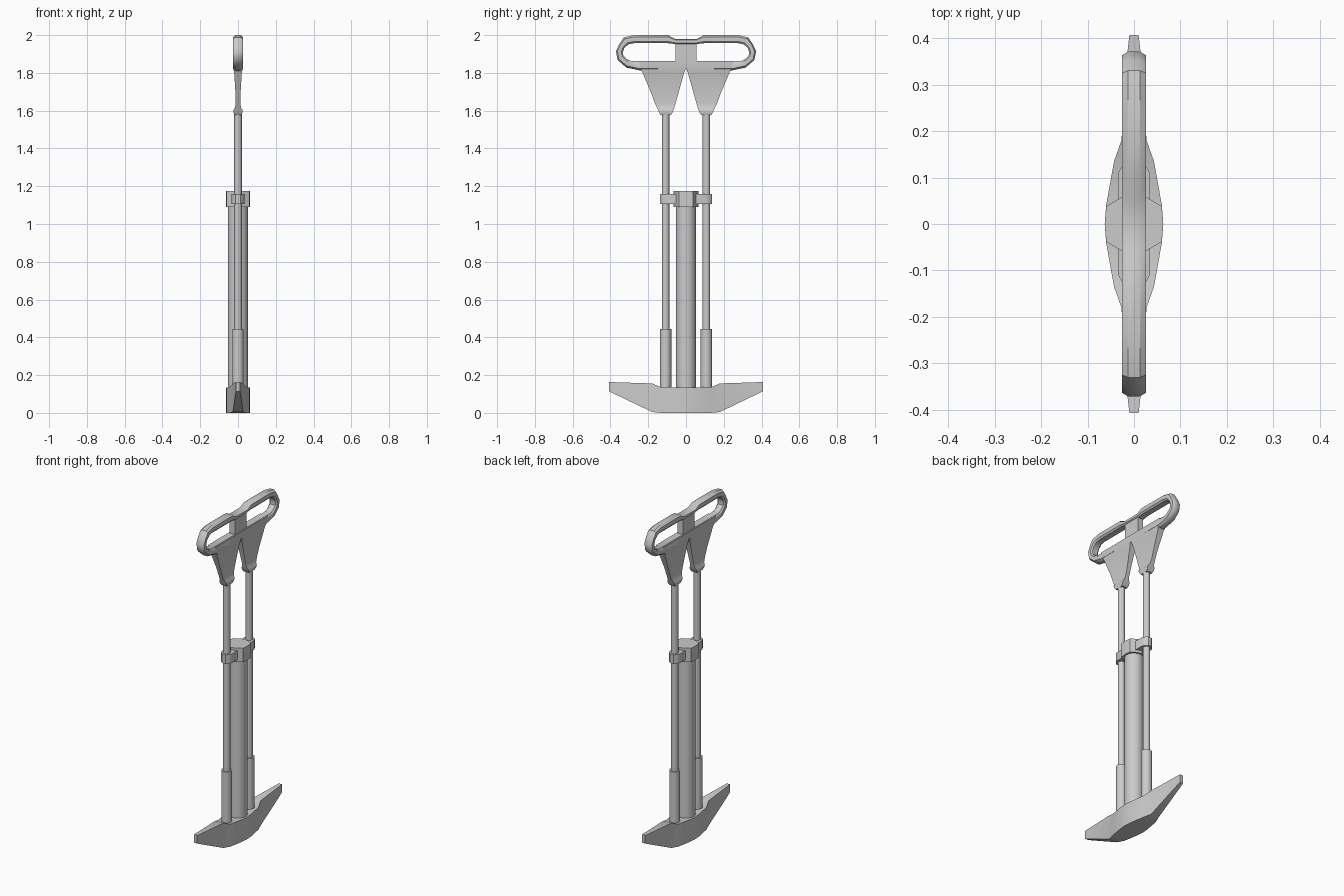
import bpy, bmesh, math

if "Cube" in bpy.data.objects:
    bpy.data.objects.remove(bpy.data.objects["Cube"])


def finish(bm, name, angle=30):
    bmesh.ops.recalc_face_normals(bm, faces=bm.faces)
    me = bpy.data.meshes.new(name)
    bm.to_mesh(me)
    bm.free()
    ob = bpy.data.objects.new(name, me)
    bpy.context.collection.objects.link(ob)
    bpy.ops.object.select_all(action='DESELECT')
    ob.select_set(True)
    bpy.context.view_layer.objects.active = ob
    bpy.ops.object.shade_smooth_by_angle(angle=math.radians(angle))
    return ob


def loft(name, rings, loop=False, angle=30):
    """Skin a list of equal-length cross-sections."""
    bm = bmesh.new()
    vs = [[bm.verts.new(p) for p in r] for r in rings]
    n = len(vs[0])
    for a, b in zip(vs, vs[1:] + vs[:1] if loop else vs[1:]):
        for i in range(n):
            j = (i + 1) % n
            bm.faces.new((a[i], a[j], b[j], b[i]))
    if not loop:
        bm.faces.new(vs[0])
        bm.faces.new(vs[-1])
    return finish(bm, name, angle)


def prism(name, outline, z0, z1):
    return loft(name, [[(x, y, z) for x, y in outline] for z in (z0, z1)])


def circle(r, y=0, n=16):
    return [(r * math.cos(2 * math.pi * i / n), y + r * math.sin(2 * math.pi * i / n))
            for i in range(n)]


# foot plate: stations (y, half width, bottom z, top z), mirrored in y
half = [(0, .063, 0, .135), (.04, .06, 0, .135), (.135, .043, 0, .137),
        (.18, .027, .005, .156), (.37, .014, .096, .162), (.407, .01, .114, .164)]
stations = [(-y, w, b, t) for y, w, b, t in half[:0:-1]] + half
loft("foot_plate", [[(-w, y, b), (w, y, b), (w, y, t), (-w, y, t)]
                    for y, w, b, t in stations])

# main barrel and its faceted cap
prism("barrel", circle(.053, n=20), .12, 1.12)
cap = [(.063, 0), (.06, .038), (.03, .056), (0, .067), (-.03, .056), (-.06, .038),
       (-.063, 0), (-.06, -.038), (-.03, -.056), (0, -.067), (.03, -.056), (.06, -.038)]
prism("barrel_cap", cap, 1.09, 1.175)

# side rods, sleeves, clamps and handle webs
web = [(1.862, 0, .25, .026), (1.825, 0, .24, .026), (1.80, .01, .23, .020),
       (1.70, .038, .187, .014), (1.64, .055, .165, .012), (1.615, .062, .152, .016),
       (1.605, .065, .148, .023), (1.59, .072, .142, .023), (1.578, .08, .135, .019)]
for s, side in ((1, "right"), (-1, "left")):
    prism("rod_" + side, circle(.02, s * .108), .42, 1.60)
    prism("sleeve_" + side, circle(.03, s * .108), .12, .445)
    clamp = [(.034, .03), (.034, .11), (.025, .126), (.012, .138),
             (-.012, .138), (-.025, .126), (-.034, .11), (-.034, .03)]
    prism("clamp_" + side, [(x, s * y) for x, y in clamp], 1.105, 1.16)
    loft("handle_web_" + side, [[(-w, s * a, z), (w, s * a, z), (w, s * b, z), (-w, s * b, z)]
                                for z, a, b, w in web], angle=35)

# handle loop: paired outer and inner outline points (y, z), mirrored in y
pairs = [((0, 1.979), (0, 1.953)), ((.055, 1.979), (.055, 1.953)),
         ((.095, 2.0), (.095, 1.957)), ((.275, 2.0), (.275, 1.957)),
         ((.33, 1.988), (.305, 1.951)), ((.352, 1.955), (.327, 1.932)),
         ((.371, 1.915), (.334, 1.912)), ((.362, 1.868), (.332, 1.892)),
         ((.315, 1.828), (.315, 1.874)), ((.235, 1.811), (.29, 1.863)),
         ((.15, 1.811), (.15, 1.863)), ((0, 1.826), (0, 1.863))]
full = pairs + [((-o[0], o[1]), (-i[0], i[1])) for o, i in pairs[-2:0:-1]]
section = [(0, .013), (.22, .026), (.78, .026), (1, .018),
           (1, -.018), (.78, -.026), (.22, -.026), (0, -.013)]
loft("handle_loop", [[(x, o[0] + (i[0] - o[0]) * t, o[1] + (i[1] - o[1]) * t)
                      for t, x in section] for o, i in full], loop=True, angle=35)

# post across the middle of the grip
prism("handle_post", [(-.019, -.056), (.019, -.056), (.019, .056), (-.019, .056)], 1.85, 1.965)
